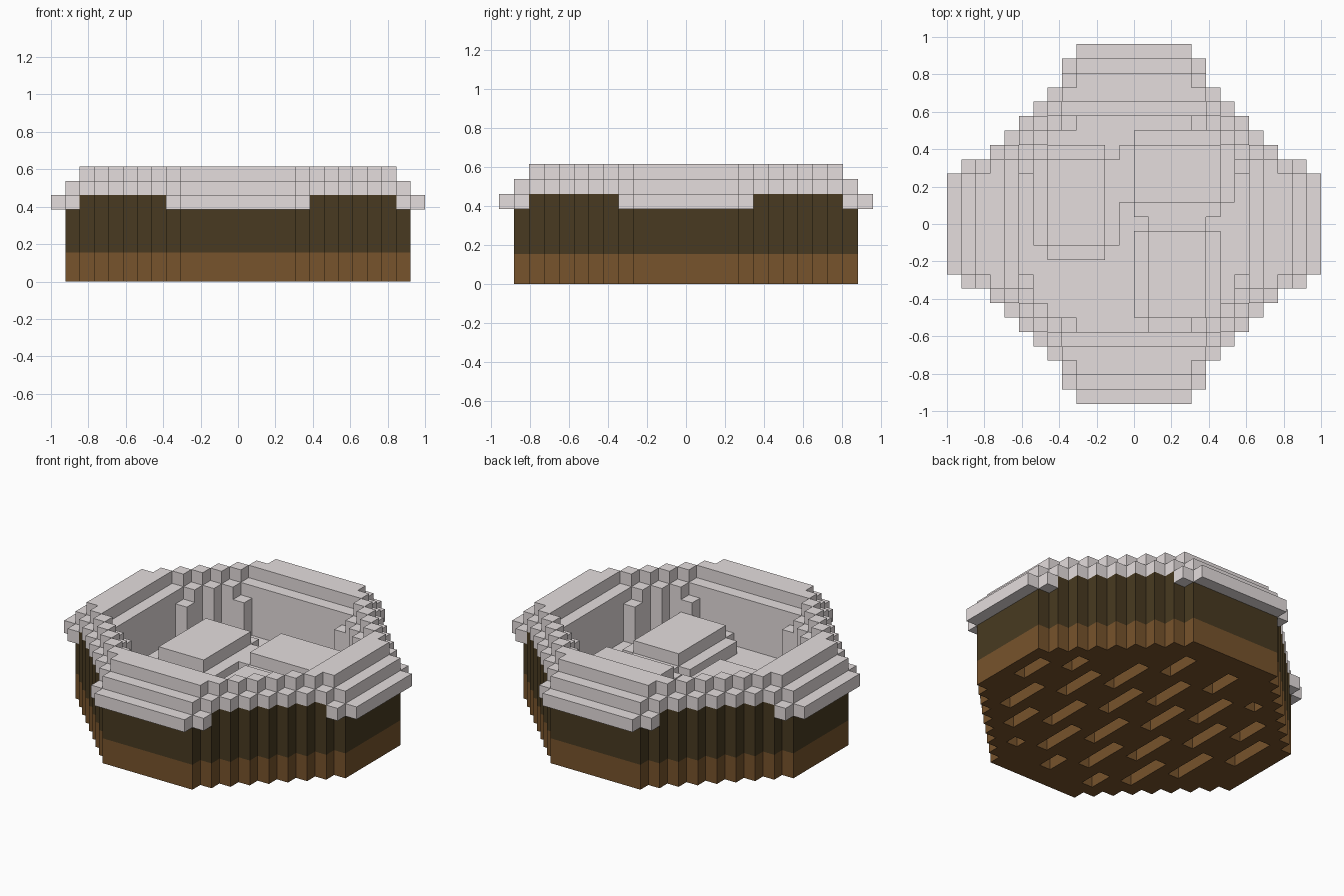
import bpy, bmesh

if "Cube" in bpy.data.objects:
    bpy.data.objects.remove(bpy.data.objects["Cube"])

U = 1 / 13  # one block of the stepped grid


def material(name, rgb):
    m = bpy.data.materials.new(name)
    m.diffuse_color = (*rgb, 1)
    m.use_nodes = True
    m.node_tree.nodes["Principled BSDF"].inputs["Base Color"].default_value = m.diffuse_color
    return m


SNOW = material("pale_grey_snow", (0.78, 0.725, 0.725))
WOOD = material("brown_wood", (0.185, 0.087, 0.025))
DARK = material("dark_wood", (0.065, 0.042, 0.015))


def stepped(corners):
    """Inside test for a mirrored stepped outline given by its outer corners."""
    return lambda x, y: any(abs(x) < a and abs(y) < b for a, b in corners)


def diagonal(x0, y0):
    """Regular staircase: x shrinks and y grows by one block per step."""
    return stepped([(x0 - i, y0 + i) for i in range(x0 - 3)])


def rects(*boxes):
    return lambda x, y: any(a < x < b and c < y < d for a, b, c, d in boxes)


def plate(name, inside, z0, z1, mat, hole=lambda x, y: False):
    """Fill the grid cells of a plan shape and extrude them upwards."""
    bm = bmesh.new()
    for i in range(-13, 13):
        for j in range(-13, 13):
            x, y = i + 0.5, j + 1
            if inside(x, y) and not hole(x, y):
                bm.faces.new([bm.verts.new(((x + a) * U, (y + b) * U, z0 * U))
                              for a, b in ((-.5, -.5), (.5, -.5), (.5, .5), (-.5, .5))])
    bmesh.ops.remove_doubles(bm, verts=bm.verts[:], dist=U * 0.1)
    ext = bmesh.ops.extrude_face_region(bm, geom=bm.faces[:], use_keep_orig=True)
    up = [g for g in ext["geom"] if isinstance(g, bmesh.types.BMVert)]
    bmesh.ops.translate(bm, verts=up, vec=(0, 0, (z1 - z0) * U))
    bmesh.ops.recalc_face_normals(bm, faces=bm.faces[:])
    me = bpy.data.meshes.new(name)
    bm.to_mesh(me)
    bm.free()
    me.materials.append(mat)
    ob = bpy.data.objects.new(name, me)
    bpy.context.collection.objects.link(ob)


body = diagonal(12, 3.5)
inset = diagonal(11, 3.5)
pit = stepped([(8, 3.5), (7, 5.5), (6, 6.5), (4, 7.5)])
ledge = stepped([(8, 4.5), (7, 5.5), (6, 6.5), (5, 7.5)])
# inner edge of the top rim: thin on the diagonals, two blocks wide on the sides
lip = stepped([(9, 4.5), (8, 5.5), (7, 6.5), (6, 7.5), (5, 8.5)])
slab = rects((-11, -9, -3.5, 3.5), (9, 11, -3.5, 3.5),
             (-4, 4, -10.5, -8.5), (-4, 4, 8.5, 10.5))


def slots(x, y):
    """Staggered slots between the planks of the underside."""
    row, col = divmod(x - 0.5 + 12, 2)
    along = (y + 14 + (row % 2) * 3) % 7
    return col == 0 and along > 2 and diagonal(11, 2.5)(x, y) and abs(y) < 10.5


# wooden tub
plate("slatted_base", body, 0, 1, WOOD, slots)
plate("base_board", body, 1, 2, WOOD)
plate("tub_wall", body, 2, 6, DARK, inset)

# snow inside the tub and on the rim
plate("snow_lining", inset, 2, 6, SNOW, pit)
plate("snow_floor", pit, 2, 3, SNOW)
plate("snow_rim_lower", body, 6, 7, SNOW, ledge)
plate("snow_rim_upper", lambda x, y: slab(x, y) or (inset(x, y) and not lip(x, y)),
      7, 8, SNOW)

# overhanging snow on the four straight sides
for s, side in ((1, "right"), (-1, "left")):
    plate("snow_overhang_" + side,
          lambda x, y: rects((12, 13, -3.5, 3.5), (11, 12, -4.5, -3.5),
                             (11, 12, 3.5, 4.5))(s * x, y), 5, 6, SNOW)
for s, side in ((1, "back"), (-1, "front")):
    plate("snow_overhang_" + side,
          lambda x, y: rects((-4, 4, 11.5, 12.5), (-5, -4, 10.5, 11.5),
                             (4, 5, 10.5, 11.5))(x, s * y), 5, 6, SNOW)

# snow heaps: a raised block on a wider cross-shaped base
heaps = {"left": (-6, -2, -1.5, 4.5),
         "front": (1, 5, -6.5, -0.5),
         "back": (0, 6, 1.5, 5.5)}
for name, (x0, x1, y0, y1) in heaps.items():
    cross = rects((x0 - 1, x1 + 1, y0, y1), (x0, x1, y0 - 1, y1 + 1))
    plate(f"snow_heap_{name}_base", cross, 3, 4, SNOW)
    plate(f"snow_heap_{name}_top", rects((x0, x1, y0, y1)), 4, 5, SNOW)
